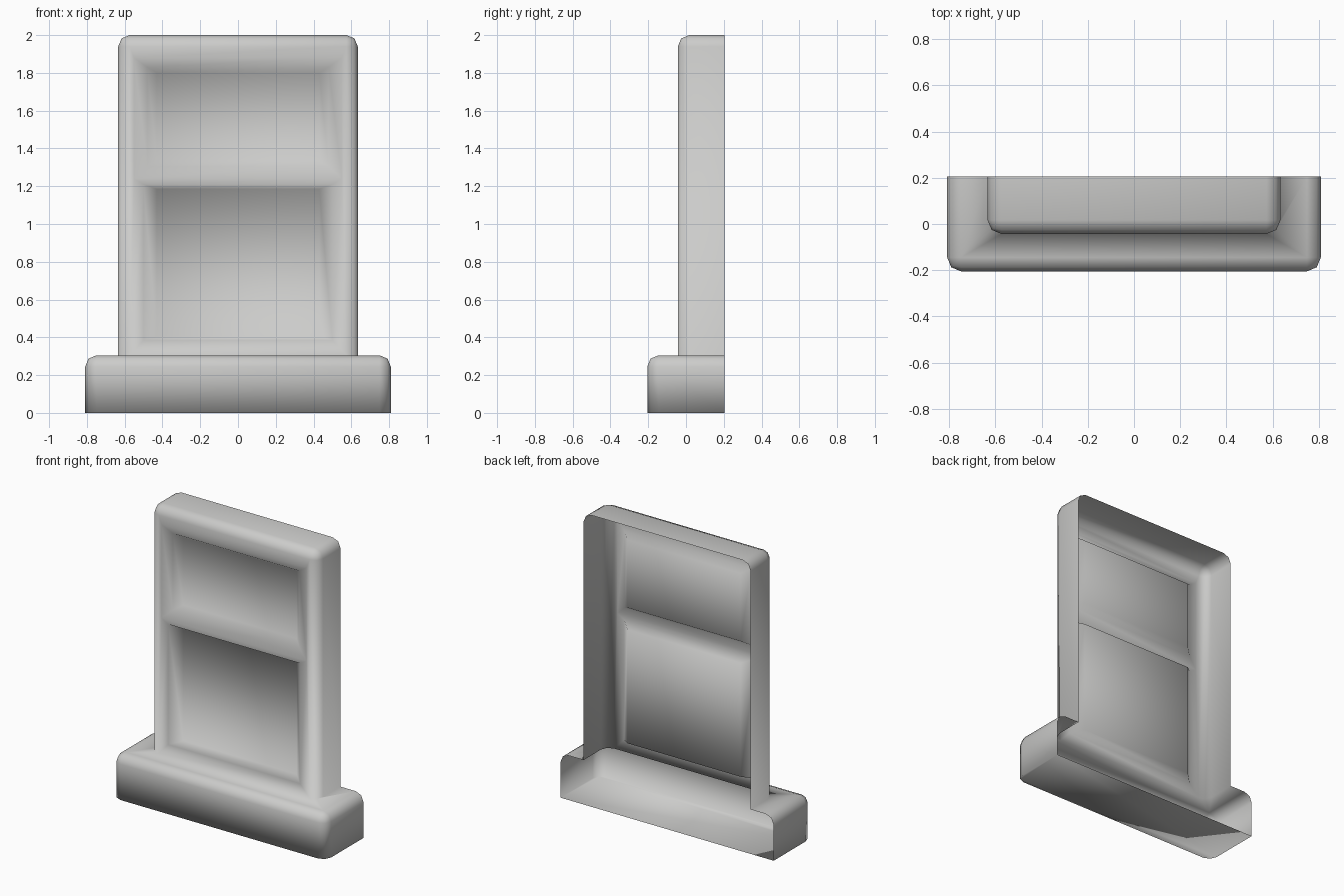
import bpy, bmesh, math

cube = bpy.data.objects.get("Cube")
if cube:
    bpy.data.objects.remove(cube, do_unlink=True)

BACK, BASE_TOP, FRONT, PANEL = 0.205, 0.305, -0.043, 0.022
FRAME_W, BASE_W = 0.634, 0.809
ROUND = 0.06
bm = bmesh.new()


def near(a, b):
    return abs(a - b) < 1e-4


def rounded_box(half_w, front, z0, z1, open_bottom):
    """Box with an open back, rounded everywhere except at the back and bottom rims."""
    verts = bmesh.ops.create_cube(bm, size=1)["verts"]
    for v in verts:
        v.co = (math.copysign(half_w, v.co.x),
                front if v.co.y < 0 else BACK,
                z0 if v.co.z < 0 else z1)
    faces = {f for v in verts for f in v.link_faces}
    drop = [f for f in faces if all(near(v.co.y, BACK) for v in f.verts)
            or (open_bottom and all(near(v.co.z, z0) for v in f.verts))]
    bmesh.ops.delete(bm, geom=drop, context="FACES")
    edges = {e for v in verts for e in v.link_edges}
    edges = [e for e in edges
             if not all(near(v.co.y, BACK) for v in e.verts)
             and not all(near(v.co.z, z0) for v in e.verts)]
    bmesh.ops.bevel(bm, geom=edges, offset=ROUND, offset_type="OFFSET",
                    segments=2, profile=0.5, affect="EDGES")


def remove_face(test):
    """Delete the one flat face whose vertices all pass the test."""
    hit = [f for f in bm.faces if all(test(v.co) for v in f.verts)]
    bmesh.ops.delete(bm, geom=hit, context="FACES_ONLY")


def rect(x, y, z0, z1):
    """Corners: bottom left, bottom right, top right, top left."""
    return [bm.verts.new(c) for c in
            ((-x, y, z0), (x, y, z0), (x, y, z1), (-x, y, z1))]


def recess(*steps):
    """Sunken panel; each step is half width, depth, bottom and top, from lip to panel."""
    rings = [rect(*s) for s in steps]
    for outer, inner in zip(rings, rings[1:]):
        for i in range(4):
            j = (i + 1) % 4
            bm.faces.new((outer[i], outer[j], inner[j], inner[i]))
    bm.faces.new(rings[-1])
    return rings[0]


# Base block, with its top opened up
rounded_box(BASE_W, -0.205, 0, BASE_TOP, False)
remove_face(lambda c: near(c.z, BASE_TOP))

# Upright frame, with its front opened up
rounded_box(FRAME_W, FRONT, BASE_TOP, 2, True)
remove_face(lambda c: near(c.y, FRONT))

# Front face with two sunken panels
edge = rect(FRAME_W - ROUND, FRONT, BASE_TOP, 2 - ROUND)
low = recess((0.50, FRONT, 0.385, 1.21), (0.43, PANEL, 0.405, 1.185))
up = recess((0.55, FRONT, 1.24, 1.88), (0.48, -0.02, 1.305, 1.83),
            (0.43, PANEL, 1.335, 1.80))
bm.faces.new((edge[0], edge[1], low[1], low[0]))
bm.faces.new((low[3], low[2], up[1], up[0]))
bm.faces.new((up[3], up[2], edge[2], edge[3]))
bm.faces.new((edge[0], low[0], low[3], up[0], up[3], edge[3]))
bm.faces.new((edge[1], edge[2], up[2], up[1], low[2], low[1]))
bmesh.ops.remove_doubles(bm, verts=bm.verts[:], dist=1e-3)

# Ledge joining the base to the foot of the frame
level = [v for v in bm.verts if near(v.co.z, BASE_TOP)]
around = lambda v: math.atan2(v.co.x, 0.3 - v.co.y)
foot = sorted((v for v in level if abs(v.co.x) < 0.65 and v.co.y > -0.1), key=around)
rim = sorted((v for v in level if v not in foot), key=around)
half = len(foot) // 2
mid = half - 2
bm.faces.new(rim[:2] + foot[mid::-1])
bm.faces.new(rim[1:3] + foot[-1 - mid:mid - 1:-1])
bm.faces.new(rim[2:] + foot[:-2 - mid:-1])

# Face everything outwards
bmesh.ops.recalc_face_normals(bm, faces=bm.faces[:])
bm.normal_update()
top = max(bm.faces, key=lambda f: f.calc_center_median().z)
if top.normal.z < 0:
    bmesh.ops.reverse_faces(bm, faces=bm.faces[:])
for f in bm.faces:
    f.smooth = True

mesh = bpy.data.meshes.new("window_frame")
bm.to_mesh(mesh)
bm.free()
window = bpy.data.objects.new("window_frame", mesh)
bpy.context.collection.objects.link(window)

mat = bpy.data.materials.new("light_grey")
mat.use_nodes = True
color = (0.6, 0.6, 0.59, 1)
mat.diffuse_color = color
mat.node_tree.nodes["Principled BSDF"].inputs["Base Color"].default_value = color
mesh.materials.append(mat)
